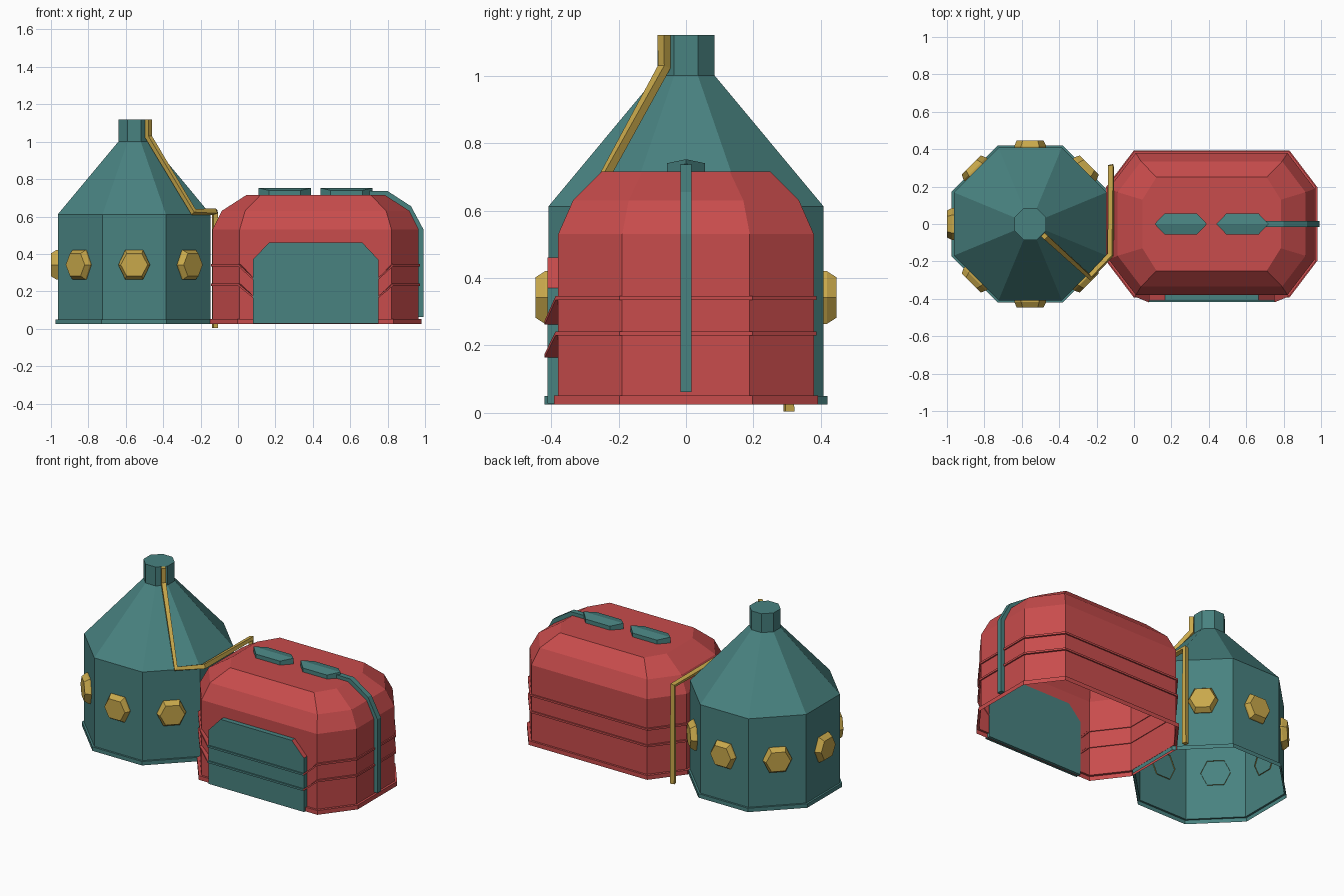
import bpy, bmesh, math
from mathutils import Vector, Matrix

if "Cube" in bpy.data.objects:
    bpy.data.objects.remove(bpy.data.objects["Cube"])


def material(name, rgb):
    m = bpy.data.materials.new(name)
    m.diffuse_color = (*rgb, 1)
    m.use_nodes = True
    m.node_tree.nodes["Principled BSDF"].inputs["Base Color"].default_value = m.diffuse_color
    return m


TEAL = material("teal", (0.065, 0.223, 0.216))
RED = material("red", (0.578, 0.072, 0.072))
GOLD = material("gold", (0.578, 0.392, 0.070))


def finish(name, bm, *mats, recalc=True):
    if recalc:
        bmesh.ops.recalc_face_normals(bm, faces=bm.faces)
    me = bpy.data.meshes.new(name)
    bm.to_mesh(me)
    bm.free()
    for m in mats:
        me.materials.append(m)
    ob = bpy.data.objects.new(name, me)
    bpy.context.collection.objects.link(ob)
    return ob


def loft(name, rings, mat, top=True, bottom=False, loop=False):
    """Bridge a stack of rings with the same point count."""
    bm = bmesh.new()
    vs = [[bm.verts.new(p) for p in r] for r in rings]
    pairs = list(zip(vs, vs[1:])) + ([(vs[-1], vs[0])] if loop else [])
    for a, b in pairs:
        for i in range(len(a)):
            j = (i + 1) % len(a)
            bm.faces.new((a[i], a[j], b[j], b[i]))
    if top:
        bm.faces.new(vs[-1])
    if bottom:
        bm.faces.new(vs[0][::-1])
    return finish(name, bm, mat)


def prism(name, pts, y0, y1, mat):
    """Extrude an (x, z) outline along y."""
    return loft(name, [[(x, y0, z) for x, z in pts], [(x, y1, z) for x, z in pts]],
                mat, True, True)


# ---- silo: octagonal open-bottomed shell with cone and neck
SX = -0.555


def octagon(apothem, z):
    r = apothem / math.cos(math.pi / 8)
    return [(SX + r * math.cos(math.pi / 8 + i * math.pi / 4),
             r * math.sin(math.pi / 8 + i * math.pi / 4), z) for i in range(8)]


loft("silo", [octagon(a, z) for a, z in
              [(0.42, 0.025), (0.42, 0.05), (0.408, 0.05), (0.408, 0.612),
               (0.085, 1.0), (0.085, 1.12)]], TEAL)


# ---- silo windows: tapered hexagonal caps on seven sides
def hexagon(w, h, flat, d):
    return [(d, x, z) for x, z in [(-w, 0), (-flat, -h), (flat, -h),
                                   (w, 0), (flat, h), (-flat, h)]]


for i in range(1, 8):
    ob = loft("silo_window_%d" % i,
              [hexagon(0.085, 0.078, 0.048, 0.402), hexagon(0.085, 0.078, 0.048, 0.418),
               hexagon(0.072, 0.060, 0.040, 0.446)], GOLD)
    ob.data.transform(Matrix.Translation((SX, 0, 0.342)) @
                      Matrix.Rotation(i * math.pi / 4, 4, 'Z'))

# ---- gold pipe running down the cone and round to the back
cu = bpy.data.curves.new("gold_pipe", 'CURVE')
cu.dimensions = '3D'
cu.bevel_depth = 0.019
cu.bevel_resolution = 0
cu.use_fill_caps = True
sp = cu.splines.new('POLY')
path = [(-0.478, -0.065, 1.12), (-0.478, -0.065, 1.025), (-0.238, -0.283, 0.625),
        (-0.125, -0.165, 0.625), (-0.122, 0.305, 0.625), (-0.122, 0.305, 0.004)]
sp.points.add(len(path) - 1)
for p, co in zip(sp.points, path):
    p.co = (*co, 1)
sp.use_smooth = False
cu.materials.append(GOLD)
bpy.context.collection.objects.link(bpy.data.objects.new("gold_pipe", cu))

# ---- barn: long octagon shell with rounded roof
BX = 0.415


def foot(hx, hy, cx, cy, z):
    half = [(-hx + cx, -hy), (-hx, -hy + cy), (-hx, hy - cy), (-hx + cx, hy)]
    pts = half + [(-x, y) for x, y in reversed(half)]
    return [(BX + x, y, z) for x, y in pts]


loft("barn", [foot(0.565, 0.392, 0.148, 0.195, 0.025), foot(0.565, 0.392, 0.148, 0.195, 0.052),
              foot(0.551, 0.379, 0.145, 0.19, 0.052), foot(0.551, 0.379, 0.145, 0.19, 0.53),
              foot(0.502, 0.335, 0.125, 0.165, 0.63), foot(0.370, 0.250, 0.075, 0.12, 0.715)], RED)

# ---- wall belts that dip down to meet the door ledges
for n, (z, zd) in enumerate([(0.34, 0.268), (0.235, 0.17)]):
    def belt(d, yd, h):
        pts = [(x, y, z + h) for x, y, _ in foot(0.551 + d, 0.379 + d, 0.145, 0.19, 0)]
        return [(0.08, yd, zd + h)] + pts + [(0.75, yd, zd + h)]
    bm = bmesh.new()
    vs = [[bm.verts.new(p) for p in r] for r in
          (belt(-0.004, -0.375, -0.006), belt(0.008, -0.419, -0.006),
           belt(0.008, -0.419, 0.006), belt(-0.004, -0.375, 0.006))]
    for k in range(4):
        a, b = vs[k], vs[(k + 1) % 4]
        for i in range(len(a) - 1):
            bm.faces.new((a[i], a[i + 1], b[i + 1], b[i]))
    for e in (0, -1):
        bm.faces.new([r[e] for r in vs])
    finish("wall_belt_%d" % n, bm, RED)
    prism("door_ledge_%d" % n, [(0.08, zd - 0.006), (0.75, zd - 0.006),
                                (0.75, zd + 0.006), (0.08, zd + 0.006)], -0.38, -0.418, TEAL)

# ---- door: chamfered slab with red corner faces
door = prism("door", [(0.08, 0.028), (0.75, 0.028), (0.75, 0.37), (0.665, 0.46),
                      (0.165, 0.46), (0.08, 0.37)], -0.374, -0.41, TEAL)
door.data.materials.append(RED)
for f in door.data.polygons:
    if 0.4 < f.normal.z < 0.9:
        f.material_index = 1

# ---- roof vents: long hexagons with a low ridge
for n, x in enumerate((0.25, 0.58)):
    bm = bmesh.new()
    plan = [(-0.14, 0), (-0.085, -0.057), (0.085, -0.057),
            (0.14, 0), (0.085, 0.057), (-0.085, 0.057)]
    lo = [bm.verts.new((x + a, b, 0.705)) for a, b in plan]
    hi = [bm.verts.new((x + a, b, 0.74 if b else 0.752)) for a, b in plan]
    for i in range(6):
        j = (i + 1) % 6
        bm.faces.new((lo[i], lo[j], hi[j], hi[i]))
    bm.faces.new(hi[0:4])
    bm.faces.new(hi[3:] + hi[:1])
    finish("roof_vent_%d" % n, bm, TEAL)

# ---- strap from the vent down the right end
prism("end_strap", [(0.68, 0.738), (0.80, 0.736), (0.925, 0.655), (0.992, 0.53), (0.992, 0.062),
                    (0.962, 0.062), (0.962, 0.53), (0.91, 0.63), (0.785, 0.712), (0.68, 0.712)],
      -0.017, 0.017, TEAL)
